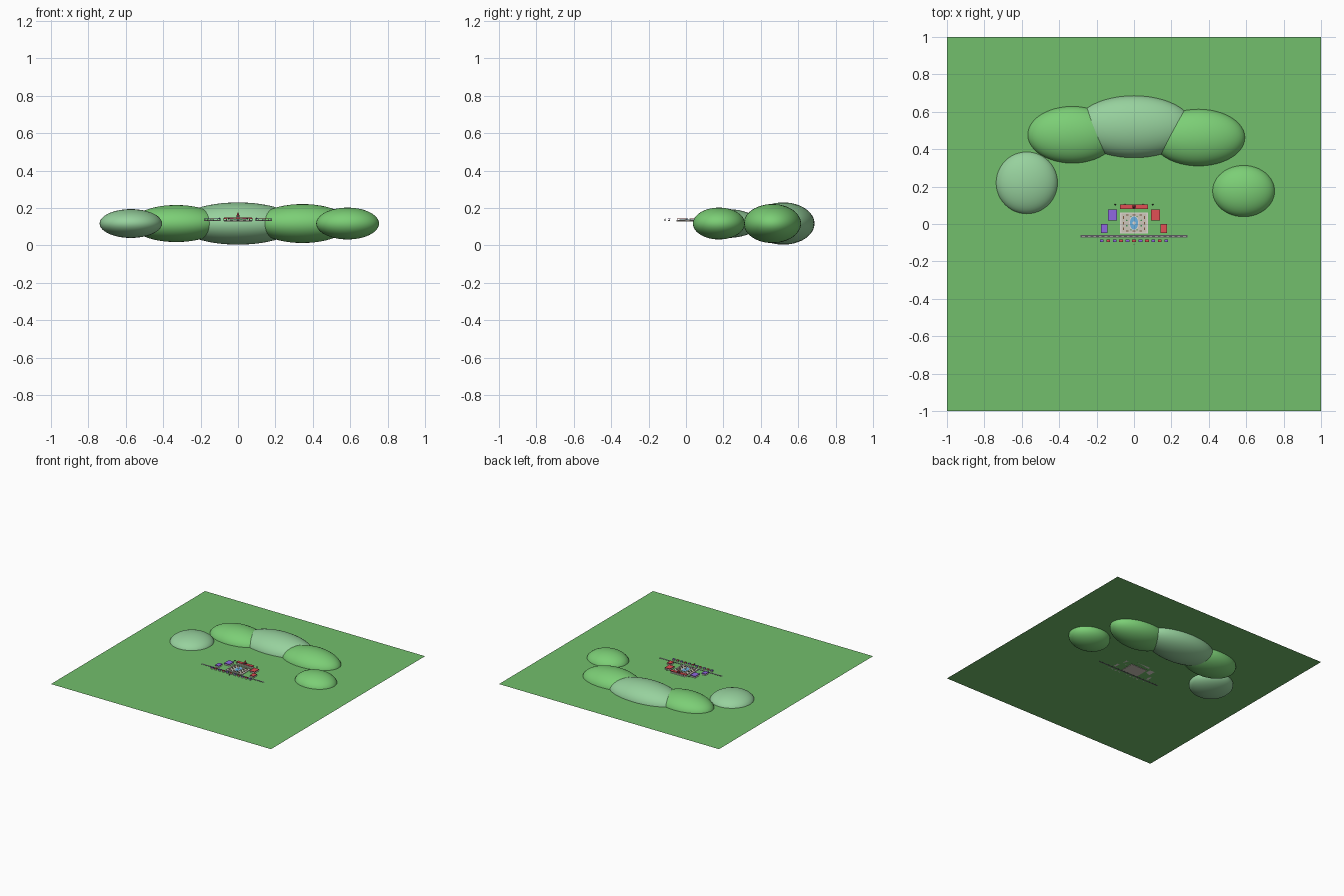
import bpy, math
from mathutils import Matrix

if "Cube" in bpy.data.objects:
    bpy.data.objects.remove(bpy.data.objects["Cube"])

G = 0.13  # ground level


def mat(name, r, g, b):
    m = bpy.data.materials.new(name)
    m.diffuse_color = (r, g, b, 1)
    m.use_nodes = True
    m.node_tree.nodes["Principled BSDF"].inputs["Base Color"].default_value = m.diffuse_color
    return m


GRASS = mat("grass", .17, .52, .15)
HILL_A = mat("hill_green", .20, .62, .18)
HILL_B = mat("hill_pale", .31, .64, .34)
ROAD = mat("road_grey", .10, .10, .11)
STONE = mat("stone", .62, .57, .50)
PALE = mat("pale_wall", .75, .70, .66)
WATER = mat("water", .15, .45, .75)
RED = mat("red", .75, .08, .09)
PURPLE = mat("purple", .28, .14, .75)
WOOD = mat("wood", .20, .10, .05)
DARK = mat("dark", .06, .06, .07)
LEAF = mat("leaf", .06, .28, .08)


def finish(name, m):
    o = bpy.context.object
    o.name = name
    o.data.materials.append(m)
    return o


def box(name, m, x, y, z, sx, sy, sz):
    # z is the underside, measured from the ground
    bpy.ops.mesh.primitive_cube_add(size=1, location=(x, y, G + z + sz / 2))
    o = finish(name, m)
    o.data.transform(Matrix.Diagonal((sx, sy, sz, 1)))
    return o


def cyl(name, m, x, y, z, r, h, top=None, n=16, sy=1):
    bpy.ops.mesh.primitive_cone_add(vertices=n, radius1=r, radius2=r if top is None else top,
                                    depth=h, location=(x, y, G + z + h / 2))
    o = finish(name, m)
    o.data.transform(Matrix.Diagonal((1, sy, 1, 1)))
    return o


def ball(name, m, loc, r, seg=48, rings=24):
    bpy.ops.mesh.primitive_uv_sphere_add(segments=seg, ring_count=rings, radius=1, location=loc)
    o = finish(name, m)
    o.data.transform(Matrix.Diagonal((*r, 1)))
    bpy.ops.object.shade_smooth()
    return o


# lawn sheet
bpy.ops.mesh.primitive_plane_add(size=2, location=(0, 0, G))
finish("lawn", GRASS)

# rounded hills, half sunk in the lawn
for i, (x, y, rx, ry, rz) in enumerate([
        (-.573, .22, .167, .168, .077), (-.33, .477, .24, .153, .099),
        (0, .52, .317, .167, .113), (.345, .462, .25, .153, .104),
        (.586, .176, .168, .139, .085)]):
    ball(f"hill_{i}", HILL_A if i % 2 else HILL_B, (x, y, .117), (rx, ry, rz))
bpy.data.objects["hill_4"].data.materials[0] = HILL_A

# road with centre stripes
box("road", ROAD, 0, -.065, -.0005, .57, .012, .002)
for i in range(-9, 10):
    box("road_stripe", PALE, i * .03, -.065, .0012, .014, .0012, .0006)

# paved square with pool and fountain
box("plaza", STONE, 0, .005, -.003, .148, .114, .006)
cyl("pool_rim", PALE, 0, .005, .002, .026, .005, n=32, sy=1.6)
cyl("pool_water", WATER, 0, .005, .0065, .022, .001, n=32, sy=1.6)
cyl("fountain_stem", PALE, 0, .005, .006, .004, .009)
cyl("fountain_bowl", PALE, 0, .005, .012, .004, .003, top=.009)

# paving bands, benches and planters around the pool
for s in (-1, 1):
    box("kerb_side", PALE, s * .071, .005, .002, .006, .114, .003)
    box("kerb_end", PALE, 0, .005 + s * .054, .002, .148, .006, .003)
    for t in (-1, 0, 1):
        box("bench_side", WOOD, s * .056, .005 + t * .03, .003, .005, .014, .004)
        box("bench_end", WOOD, t * .036, .005 + s * .043, .003, .014, .004, .004)
for i in range(8):
    a = math.tau * (i + .5) / 8
    cyl("planter", LEAF, .042 * math.cos(a), .005 + .038 * math.sin(a), .003, .004, .006, n=8)


# open pavilion: deck, corner posts and flat canopy
def pavilion(name, m, x, y, sx, sy, h):
    box(name + "_deck", PALE, x, y, 0, sx * .95, sy * .95, .003)
    for u in (-1, 1):
        for v in (-1, 1):
            box(name + "_post", PALE, x + u * sx * .43, y + v * sy * .43, .002, .003, .003, h - .003)
    box(name + "_counter", STONE, x, y, .002, sx * .6, sy * .6, h * .4)
    box(name + "_canopy", m, x, y, h - .002, sx, sy, .004)


for s, m in ((-1, PURPLE), (1, RED)):
    pavilion("large_stand", m, s * .115, .048, .046, .06, .013)
    pavilion("small_stand", m, s * .158, -.024, .035, .046, .012)

# rear stage with central spire
pavilion("stage", RED, 0, .093, .148, .024, .016)
box("stage_tower", DARK, 0, .093, .018, .018, .018, .008)
cyl("stage_spire", RED, 0, .093, .026, .009, .024, top=0, n=8)
for x in (-.1, -.05, .05, .1):
    cyl("lamp_post", DARK, x, .104, 0, .0015, .014, n=8)
    ball("lamp_globe", DARK, (x, .104, G + .014), (.004, .004, .004), 12, 8)

# front row of alternating stalls
for i in range(11):
    x = (i - 5) * .0345
    m = RED if i % 2 else PURPLE
    box("stall_counter", PALE, x, -.09, 0, .016, .01, .006)
    for u in (-1, 1):
        box("stall_post", DARK, x + u * .008, -.09, 0, .002, .002, .01)
    box("stall_awning", m, x, -.09, .01, .02, .015, .003)

# small signpost in front
cyl("sign_post", DARK, 0, -.112, 0, .002, .01, n=8)
box("sign_board", PALE, 0, -.112, .008, .008, .003, .005)
